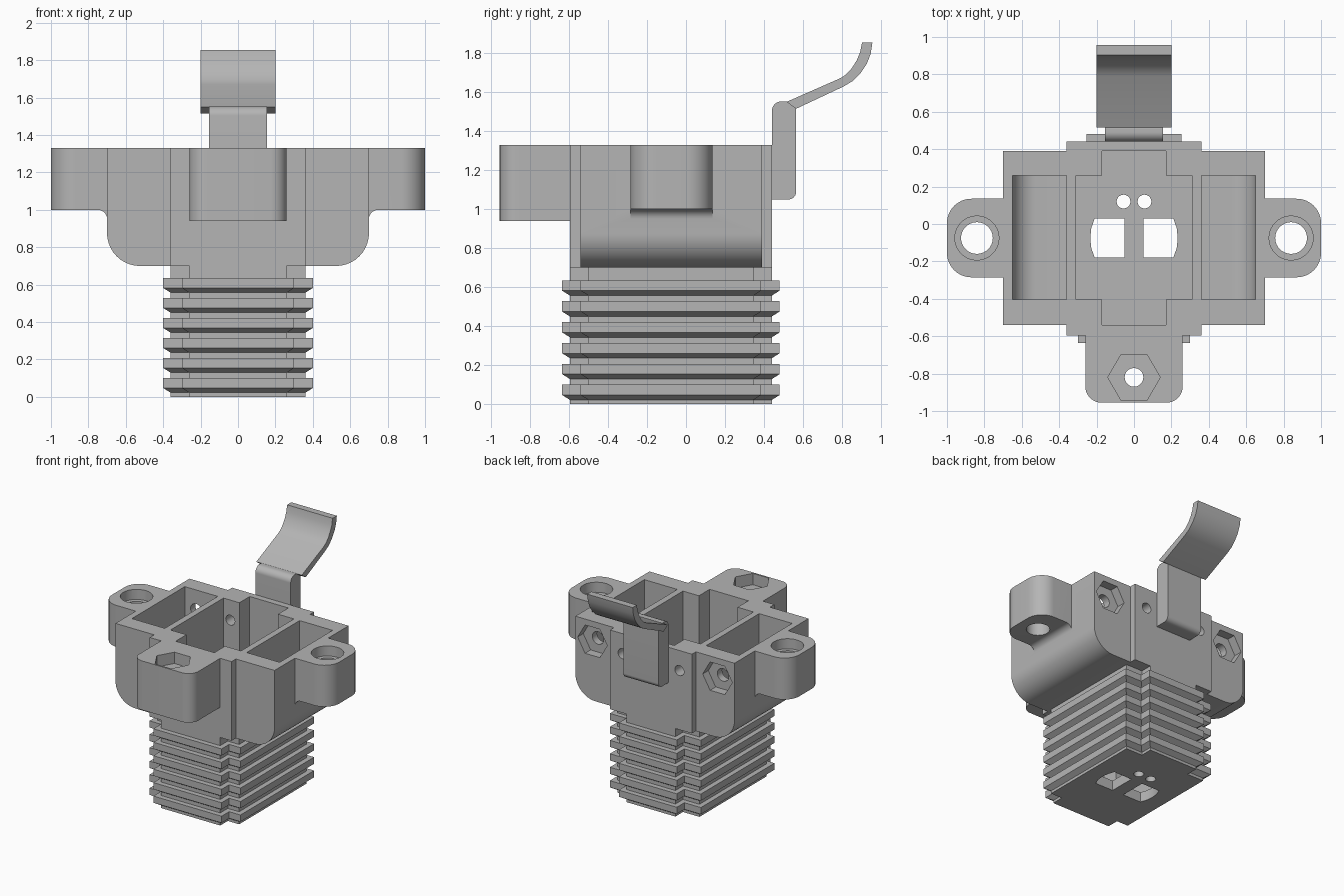
import bpy, bmesh, math
from mathutils import Vector

if "Cube" in bpy.data.objects:
    bpy.data.objects.remove(bpy.data.objects["Cube"])

grey = bpy.data.materials.new("mid grey plastic")
grey.diffuse_color = (0.46, 0.46, 0.46, 1)
grey.use_nodes = True
grey.node_tree.nodes["Principled BSDF"].inputs["Base Color"].default_value = grey.diffuse_color


def finish(name, bm):
    bmesh.ops.recalc_face_normals(bm, faces=bm.faces[:])
    me = bpy.data.meshes.new(name)
    bm.to_mesh(me)
    bm.free()
    me.materials.append(grey)
    ob = bpy.data.objects.new(name, me)
    bpy.context.collection.objects.link(ob)
    return ob


def rounded(pts, seg=8):
    """Polygon from (a, b) or (a, b, radius) corners."""
    out = []
    for i, p in enumerate(pts):
        c = Vector(p[:2])
        if len(p) < 3:
            out.append(c)
            continue
        u = (Vector(pts[i - 1][:2]) - c).normalized()
        v = (Vector(pts[(i + 1) % len(pts)][:2]) - c).normalized()
        half = u.angle(v) / 2
        t = p[2] / math.tan(half)
        mid = c + (u + v).normalized() * p[2] / math.sin(half)
        a, b = c + u * t - mid, c + v * t - mid
        for k in range(seg + 1):
            s = k / seg
            out.append(mid + (a * (1 - s) + b * s).normalized() * p[2])
    return out


def prism(name, pts, lo, hi, axis="z"):
    place = {"z": lambda a, b, h: (a, b, h),
             "y": lambda a, b, h: (a, h, b),
             "x": lambda a, b, h: (h, a, b)}[axis]
    bm = bmesh.new()
    rings = [[bm.verts.new(place(p[0], p[1], h)) for p in pts] for h in (lo, hi)]
    n = len(pts)
    bm.faces.new(rings[0])
    bm.faces.new(rings[1])
    for i in range(n):
        j = (i + 1) % n
        bm.faces.new((rings[0][i], rings[0][j], rings[1][j], rings[1][i]))
    return finish(name, bm)


def rect(x0, x1, y0, y1):
    return [(x0, y0), (x1, y0), (x1, y1), (x0, y1)]


def circle(x, y, r, n=28):
    return [(x + r * math.cos(2 * math.pi * i / n), y + r * math.sin(2 * math.pi * i / n))
            for i in range(n)]


def boolean(target, tool, op):
    m = target.modifiers.new("bool", "BOOLEAN")
    m.operation, m.solver, m.object = op, "EXACT", tool
    bpy.context.view_layer.objects.active = target
    bpy.ops.object.modifier_apply(modifier=m.name)
    bpy.data.objects.remove(tool)


def smooth(ob):
    bpy.ops.object.select_all(action="DESELECT")
    ob.select_set(True)
    bpy.context.view_layer.objects.active = ob
    bpy.ops.object.shade_smooth_by_angle(angle=math.radians(30))


# Ribbed neck: notched section lofted upward with six chamfered ribs
def section(o):
    half = [(0.26 + o, -0.595 - o), (0.26 + o, -0.5 - o), (0.36 + o, -0.5 - o),
            (0.36 + o, 0.345 + o), (0.215 + o, 0.345 + o), (0.215 + o, 0.44 + o)]
    return half + [(-x, y) for x, y in reversed(half)]


levels = [(0, 0)]
for k in range(6):
    top = 0.1 + 0.107 * k
    levels += [(top - 0.078, 0), (top - 0.053, 0.04), (top, 0.04), (top, 0)]
levels.append((0.74, 0))
bm = bmesh.new()
rings = [[bm.verts.new((x, y, z)) for x, y in section(o)] for z, o in levels]
bm.faces.new(rings[0])
bm.faces.new(rings[-1])
for r0, r1 in zip(rings, rings[1:]):
    for i in range(12):
        j = (i + 1) % 12
        bm.faces.new((r0[i], r0[j], r1[j], r1[i]))
housing = finish("housing", bm)

# Upper body: centre block and wide round-bottomed wings
TOP = 1.33
boolean(housing, prism("centre_block", rect(-0.36, 0.36, -0.595, 0.44), 0.7, TOP), "UNION")
wings = rounded([(-0.7, 0.7, 0.175), (0.7, 0.7, 0.175), (0.7, TOP), (-0.7, TOP)], 12)
boolean(housing, prism("wings", wings, -0.54, 0.39, "y"), "UNION")

# Front lug and side ears
lug = rounded([(-0.26, -0.5), (-0.26, -0.955, 0.085), (0.26, -0.955, 0.085), (0.26, -0.5)])
boolean(housing, prism("front_lug", lug, 0.94, TOP), "UNION")
for s in (-1, 1):
    ear = rounded([(s * 0.6, -0.285), (s, -0.285, 0.13), (s, 0.135, 0.13), (s * 0.6, 0.135)], 10)
    boolean(housing, prism("side_ear", ear, 1.0, TOP), "UNION")
    fillet = [(s * 0.65, 1.05), (s * 0.65, 0.95)]
    fillet += [(s * (0.75 - 0.05 * math.cos(a)), 0.95 + 0.05 * math.sin(a))
               for a in [math.pi / 2 * i / 6 for i in range(7)]]
    fillet.append((s * 0.75, 1.05))
    boolean(housing, prism("ear_fillet", fillet, -0.285, 0.135, "y"), "UNION")

# Deep centre shaft with end slots
FLOOR = 0.08
shaft = [(0.17, -0.54), (0.17, -0.405), (0.31, -0.405), (0.31, 0.26), (0.17, 0.26), (0.17, 0.39)]
shaft += [(-x, y) for x, y in reversed(shaft)]
cuts = [prism("shaft", shaft, FLOOR, 1.6)]
for s in (-1, 1):
    # Side pocket with rounded outer bottom edge
    pocket = rounded([(s * 0.36, 0.75), (s * 0.65, 0.75, 0.125), (s * 0.65, 1.6), (s * 0.36, 1.6)], 10)
    cuts.append(prism("pocket", pocket, -0.405, 0.26, "y"))
    # Ear bolt hole with counterbore
    cuts.append(prism("bolt_hole", circle(s * 0.84, -0.075, 0.085), 0.8, 1.6))
    cuts.append(prism("counterbore", circle(s * 0.84, -0.075, 0.118), 1.25, 1.6))
    # Rear nut recesses and screw holes
    cuts.append(prism("nut_recess", circle(s * 0.55, 1.17, 0.13, 6), 0.32, 0.6, "y"))
    cuts.append(prism("nut_hole", circle(s * 0.55, 1.17, 0.05, 20), 0.2, 0.6, "y"))
    cuts.append(prism("screw_hole", circle(s * 0.25, 1.17, 0.04, 20), 0.2, 0.6, "y"))
    # Floor openings
    window = [(s * 0.05, -0.18), (s * 0.21, -0.18), (s * 0.228, -0.13), (s * 0.234, -0.075),
              (s * 0.228, -0.02), (s * 0.21, 0.03), (s * 0.05, 0.03)]
    cuts.append(prism("floor_window", window, -0.1, 0.3))
    cuts.append(prism("floor_hole", circle(s * 0.056, 0.12, 0.037, 20), -0.1, 0.3))
# Lug nut recess and hole
cuts.append(prism("lug_recess", circle(0, -0.82, 0.14, 6), 1.24, 1.6))
cuts.append(prism("lug_hole", circle(0, -0.82, 0.05, 20), 0.8, 1.6))
for c in cuts:
    boolean(housing, c, "DIFFERENCE")
smooth(housing)

# Rear clip post
post = rounded([(0.44, 1.05), (0.565, 1.05, 0.04), (0.565, 1.515), (0.515, 1.553, 0.02), (0.44, 1.553, 0.05)])
smooth(prism("clip_post", post, -0.155, 0.155, "x"))

# Curved clip tongue
tongue = [(0.565, 1.515), (0.81, 1.63), (0.855, 1.657), (0.895, 1.697), (0.927, 1.745),
          (0.947, 1.797), (0.956, 1.855), (0.903, 1.855), (0.893, 1.805), (0.875, 1.762),
          (0.848, 1.72), (0.82, 1.69), (0.79, 1.671), (0.515, 1.55)]
smooth(prism("clip_tongue", tongue, -0.2, 0.2, "x"))
